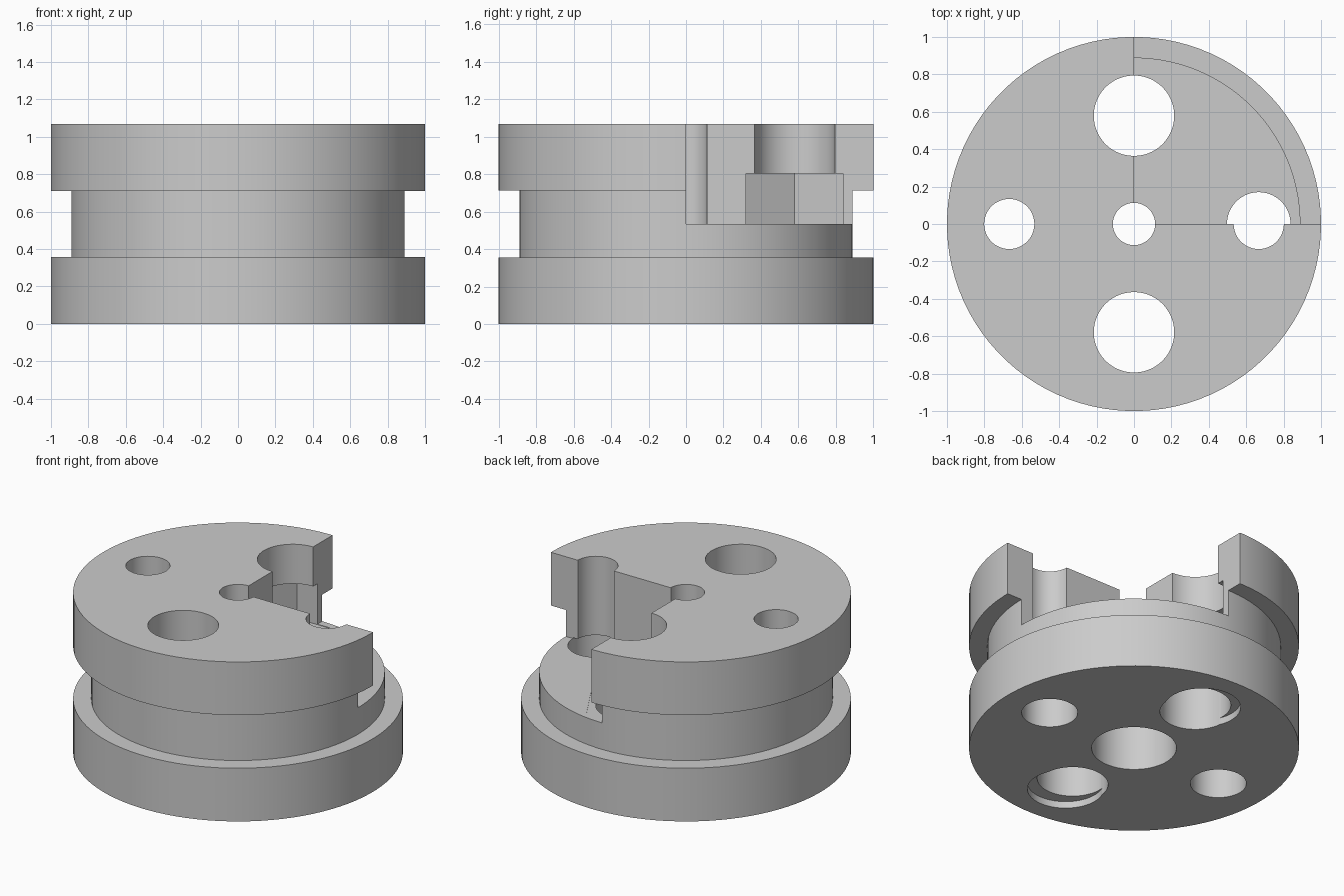
import bpy, bmesh, math

cube = bpy.data.objects.get("Cube")
if cube:
    bpy.data.objects.remove(cube, do_unlink=True)

HEIGHT = 1.067
FLOOR = HEIGHT / 2
OVER = 1.3


def make_object(name, bm):
    bmesh.ops.recalc_face_normals(bm, faces=bm.faces)
    mesh = bpy.data.meshes.new(name)
    bm.to_mesh(mesh)
    bm.free()
    obj = bpy.data.objects.new(name, mesh)
    bpy.context.collection.objects.link(obj)
    return obj


def turned(name, profile, x=0, y=0, sides=64, turn=0.5):
    """Closed solid turned around a vertical axis from (radius, z) points."""
    bm = bmesh.new()
    angles = [math.tau * (i + turn) / sides for i in range(sides)]
    rings = [[bm.verts.new((x + r * math.cos(a), y + r * math.sin(a), z)) for a in angles]
             for r, z in profile]
    for low, high in zip(rings, rings[1:]):
        for i in range(sides):
            j = (i + 1) % sides
            bm.faces.new((low[i], low[j], high[j], high[i]))
    bm.faces.new(rings[0])
    bm.faces.new(rings[-1])
    return make_object(name, bm)


def box(name, low, high):
    bm = bmesh.new()
    bmesh.ops.create_cube(bm, size=1)
    for v in bm.verts:
        v.co = [high[i] if v.co[i] > 0 else low[i] for i in range(3)]
    return make_object(name, bm)


def cut(target, cutter):
    mod = target.modifiers.new("cut", "BOOLEAN")
    mod.operation = "DIFFERENCE"
    mod.solver = "MANIFOLD"
    mod.object = cutter
    bpy.context.view_layer.objects.active = target
    bpy.ops.object.modifier_apply(modifier=mod.name)
    bpy.data.objects.remove(cutter, do_unlink=True)


# Grooved round body
body = turned("grooved_body", [(1, 0), (1, 0.356), (0.89, 0.356), (0.89, 0.711),
                               (1, 0.711), (1, HEIGHT)], sides=96)

# Open quarter at the back left
cut(body, box("quarter_cutter", (0, 0, FLOOR), (OVER, OVER, OVER)))

# Stepped centre bore
cut(body, turned("centre_bore", [(0.257, -0.2), (0.257, 0.37), (0.113, 0.37), (0.113, OVER)]))

for side in (-1, 1):
    # Stepped side holes
    cut(body, turned("side_hole", [(0.17, -0.2), (0.17, 0.54), (0.134, 0.54), (0.134, OVER)],
                     x=side * 0.667))
    # Large holes with a hexagonal pocket inside and an offset recess below
    cut(body, turned("large_hole", [(0.215, -0.2), (0.215, OVER)], y=side * 0.579))
    cut(body, turned("hex_pocket", [(0.3, 0.53), (0.3, 0.803)], y=side * 0.579, sides=6, turn=0))
    cut(body, turned("bottom_recess", [(0.232, -0.2), (0.232, 0.045)], y=side * 0.645))

# Single grey colour
grey = bpy.data.materials.new("grey")
grey.use_nodes = True
colour = (0.6, 0.6, 0.6, 1)
grey.diffuse_color = colour
for node in grey.node_tree.nodes:
    if node.type == "BSDF_PRINCIPLED":
        node.inputs["Base Color"].default_value = colour
body.data.materials.clear()
body.data.materials.append(grey)

bpy.ops.object.select_all(action="DESELECT")
body.select_set(True)
bpy.context.view_layer.objects.active = body
bpy.ops.object.shade_smooth_by_angle(angle=math.radians(25))
